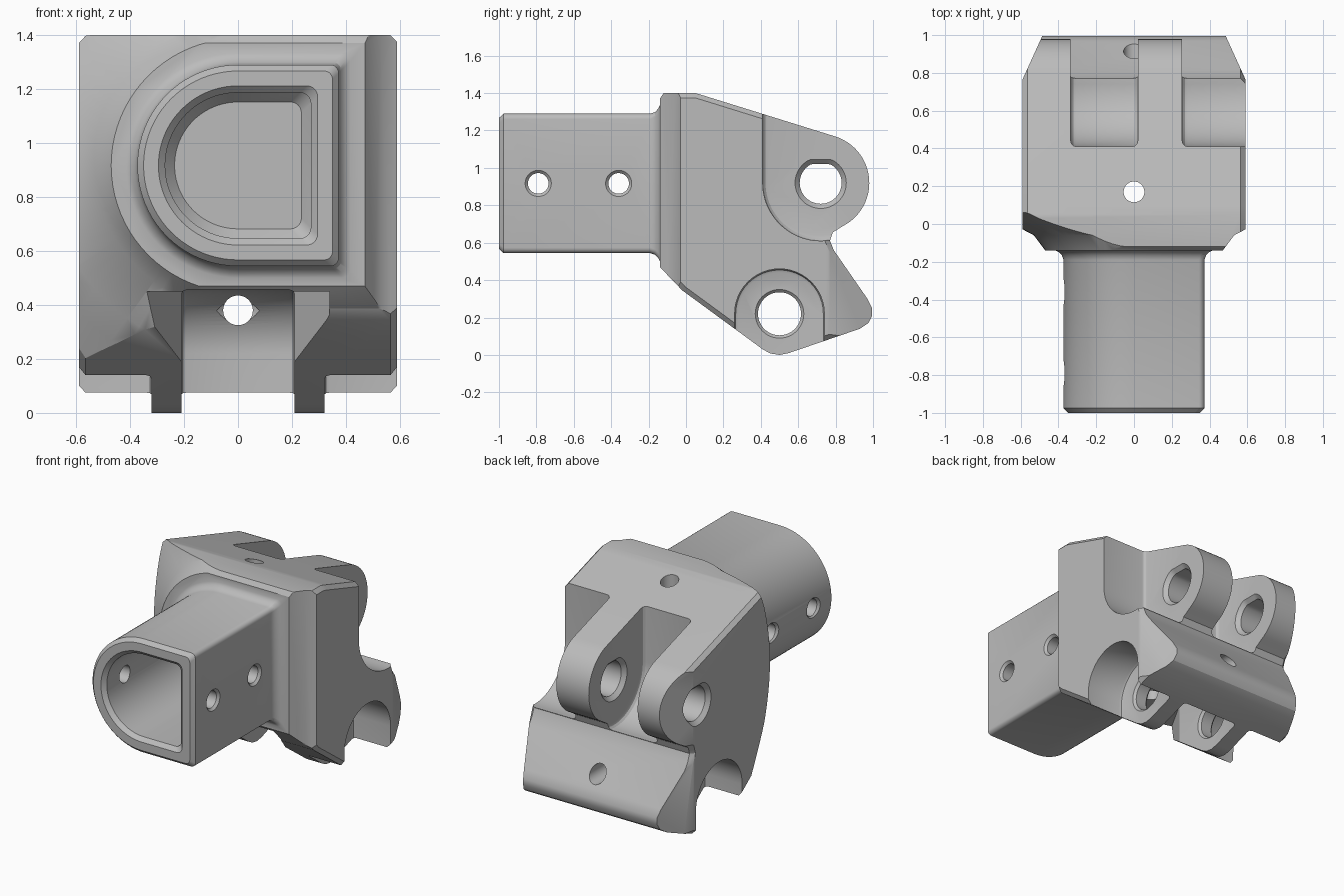
import bpy, bmesh
from math import sin, cos, radians

cube = bpy.data.objects.get("Cube")
if cube:
    bpy.data.objects.remove(cube, do_unlink=True)

metal = bpy.data.materials.new("plain_grey")
metal.use_nodes = True
GREY = (0.5, 0.5, 0.5, 1)
metal.diffuse_color = GREY
metal.node_tree.nodes["Principled BSDF"].inputs["Base Color"].default_value = GREY

MID_Z = 0.917          # height of the socket axis
LUG = (0.72, 0.92)     # upper pin axis (y, z)
PIN = (0.5, 0.22)      # lower pin axis (y, z)


def arc(center, r, start, end, n=24):
    angles = [radians(start + (end - start) * i / n) for i in range(n + 1)]
    return [(center[0] + r * cos(a), center[1] + r * sin(a)) for a in angles]


def place(axis, p, t):
    a, b = p
    return {"x": (t, a, b), "y": (a, t, b), "z": (a, b, t)}[axis]


def loft(name, axis, rings, bevel=0, segments=1):
    """Skin matching outlines, given as (position on axis, outline)."""
    bm = bmesh.new()
    loops = [[bm.verts.new(place(axis, p, t)) for p in pts] for t, pts in rings]
    n = len(loops[0])
    for lo, hi in zip(loops, loops[1:]):
        for i in range(n):
            j = (i + 1) % n
            bm.faces.new((lo[i], lo[j], hi[j], hi[i]))
    caps = [bm.faces.new(loops[0][::-1]), bm.faces.new(loops[-1])]
    bmesh.ops.recalc_face_normals(bm, faces=bm.faces[:])
    if bevel:
        rim = list({e for f in caps for e in f.edges})
        bmesh.ops.bevel(bm, geom=rim, offset=bevel, segments=segments,
                        profile=0.5, affect="EDGES")
    mesh = bpy.data.meshes.new(name)
    bm.to_mesh(mesh)
    bm.free()
    mesh.materials.append(metal)
    obj = bpy.data.objects.new(name, mesh)
    bpy.context.collection.objects.link(obj)
    return obj


def prism(name, axis, pts, t0, t1, bevel=0, segments=1):
    return loft(name, axis, [(t0, pts), (t1, pts)], bevel, segments)


def combine(target, tool, operation="DIFFERENCE"):
    mod = target.modifiers.new(tool.name, "BOOLEAN")
    mod.operation, mod.solver, mod.object = operation, "EXACT", tool
    bpy.context.view_layer.objects.active = target
    bpy.ops.object.modifier_apply(modifier=mod.name)
    bpy.data.objects.remove(tool, do_unlink=True)


def d_outline(r, corner):
    """Round on -x, square with small corner rounds on +x."""
    k = r - corner
    return (arc((0, MID_Z), r, 90, 270, 40)
            + arc((k, MID_Z - k), corner, 270, 360, 6)
            + arc((k, MID_Z + k), corner, 0, 90, 6))


def d_loft(name, sections, corner):
    return loft(name, "y", [(y, d_outline(r, corner)) for y, r in sections])


def hole(target, axis, center, r, t0, t1, faces=(), flat=None, rim=0.025):
    """Drill a hole, with a countersink at each listed face."""
    steps = [(t0, r)]
    for t in faces:
        steps += [(t - rim, r), (t, r + rim), (t + rim, r)]
    steps.append((t1, r))
    rings = []
    for t, rad in steps:
        pts = arc(center, rad, 0, 352.5, 47)
        if flat:
            pts = [(a, min(b, center[1] + rad - flat)) for a, b in pts]
        rings.append((t, pts))
    combine(target, loft("drill", axis, rings))


# Main body from its side profile
profile = [(-0.14, 0.47), (-0.02, 0.345), (0.41, 0.03), (0.45, 0.008),
           (0.5, 0), (0.55, 0.01), (0.93, 0.14), (0.975, 0.17), (0.995, 0.21),
           (0.995, 0.25), (0.97, 0.3), (0.79, 0.56), (0.77, 0.61),
           (0.785, 0.655)]
profile += arc(LUG, 0.26, -63, 73)
profile += [(0.1, 1.385), (0.05, 1.4), (-0.12, 1.4), (-0.14, 1.37)]
body = prism("bracket_body", "x", profile, -0.59, 0.59, 0.025)

# Tapered rear corners
rear = [(-0.62, -0.3), (0.62, -0.3), (0.62, 0.7), (0.47, 1.03),
        (-0.47, 1.03), (-0.62, 0.7)]
combine(body, prism("rear_taper", "z", rear, -0.5, 2), "INTERSECT")

# Flared shoulder around the socket
flare = [(-0.3, 0.45), (-0.14, 0.47), (-0.06, 0.53), (0.03, 0.7), (0.1, 0.8),
         (0.2, 0.95), (0.25, 1.6), (1.5, 1.7)]
combine(body, d_loft("shoulder", flare, 0.01), "INTERSECT")

# Slots beside the upper lugs
slot = [(0.41, 1.7)] + arc(LUG, 0.31, 180, 278) + [(1.3, 0.61), (1.3, 1.7)]
for x0, x1 in ((-0.335, 0.02), (0.255, 0.8)):
    combine(body, prism("lug_slot", "x", slot, x0, x1, 0.03, 3))

# Lower recesses, outside and between the lower lugs
saddle = arc(PIN, 0.24, 0, 180) + [(0.26, -0.3), (0.74, -0.3)]
for x0, x1 in ((-0.8, -0.32), (0.32, 0.8)):
    combine(body, prism("saddle", "x", saddle, x0, x1, 0.02, 2))
middle = arc(PIN, 0.24, 0, 90) + [(-0.4, 0.455), (-0.4, -0.3), (0.74, -0.3)]
combine(body, prism("middle_recess", "x", middle, -0.21, 0.21, 0.02, 2))
splay = [(-0.34, -0.4), (0.34, -0.4), (0.34, -0.04), (0.205, 0.2),
         (-0.205, 0.2), (-0.34, -0.04)]
combine(body, prism("splay", "z", splay, -0.3, 0.45))

# Socket tube with a filleted root, then its cavity
tube = [(-1, 0.35), (-0.975, 0.373), (-0.19, 0.373), (-0.165, 0.382),
        (-0.148, 0.4), (-0.138, 0.42), (-0.11, 0.42)]
combine(body, d_loft("tube", tube, 0.03), "UNION")
cavity = [(-1.1, 0.295), (-1, 0.295), (-0.975, 0.27), (-0.17, 0.27),
          (-0.13, 0.235)]
combine(body, d_loft("cavity", cavity, 0.04))

# Pin, cross and screw holes
hole(body, "x", LUG, 0.112, -0.8, 0.8, (-0.59, -0.335, 0.02, 0.255), flat=0.012)
hole(body, "x", PIN, 0.115, -0.8, 0.8, (-0.32, -0.21, 0.21, 0.32), rim=0.015)
for y in (-0.79, -0.36):
    hole(body, "x", (y, MID_Z), 0.055, -0.6, 0.6, (-0.373, 0.373), rim=0.015)
hole(body, "z", (0, 0.17), 0.055, 0.1, 1.6)
hole(body, "y", (0, 0.38), 0.055, 0.4, 1.2, (0.68,))

# Smooth curved areas, crisp edges
bpy.ops.object.select_all(action="DESELECT")
body.select_set(True)
bpy.context.view_layer.objects.active = body
bpy.ops.object.shade_smooth_by_angle(angle=radians(28))
